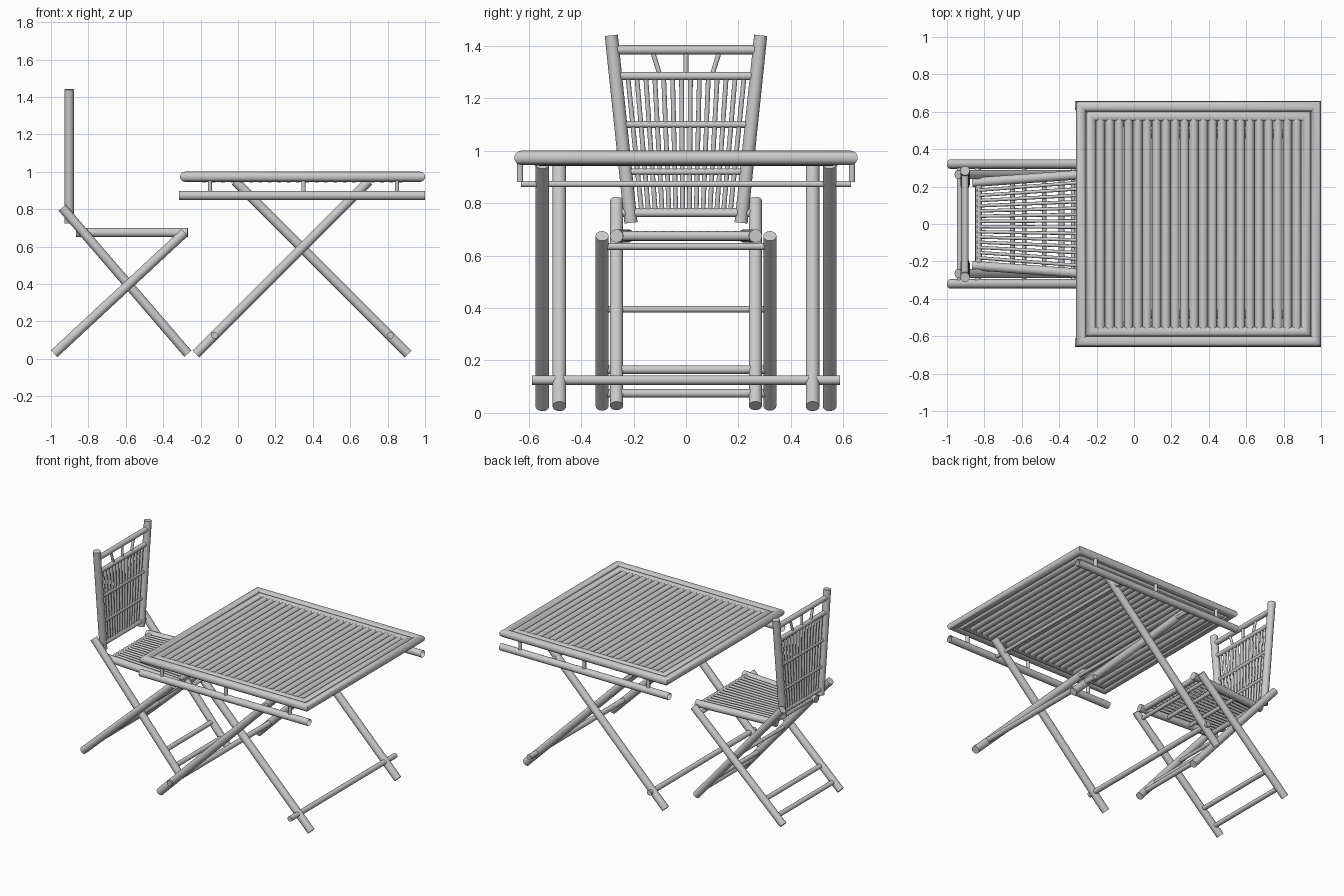
import bpy, bmesh, math
from mathutils import Vector, Matrix

if "Cube" in bpy.data.objects:
    bpy.data.objects.remove(bpy.data.objects["Cube"])


def finish(name, bm):
    me = bpy.data.meshes.new(name)
    bm.to_mesh(me)
    bm.free()
    ob = bpy.data.objects.new(name, me)
    bpy.context.collection.objects.link(ob)
    bpy.ops.object.select_all(action='DESELECT')
    bpy.context.view_layer.objects.active = ob
    ob.select_set(True)
    bpy.ops.object.shade_smooth_by_angle(angle=math.radians(40))
    return ob


def poles(name, segs, r, sides=20, caps=True):
    """One object made of round poles between pairs of points."""
    bm = bmesh.new()
    for a, b in segs:
        a, b = Vector(a), Vector(b)
        d = b - a
        m = Matrix.Translation((a + b) / 2) @ d.to_track_quat('Z', 'Y').to_matrix().to_4x4()
        bmesh.ops.create_cone(bm, cap_ends=caps, segments=sides, radius1=r, radius2=r,
                              depth=d.length, matrix=m)
    return finish(name, bm)


def pair(name, a, b, r, **kw):
    """A pole and its mirror image across y = 0."""
    flip = lambda p: (p[0], -p[1], p[2])
    return poles(name, [(a, b), (flip(a), flip(b))], r, **kw)


def bar(name, x, z, half, r):
    return poles(name, [((x, -half, z), (x, half, z))], r, sides=16)


def square_frame(name, cx, half, z, r, sides=20):
    """Round pole frame with mitred corners."""
    bm = bmesh.new()
    rings = []
    for sx, sy in ((1, 1), (-1, 1), (-1, -1), (1, -1)):
        ring = []
        for i in range(sides):
            t = 2 * math.pi * i / sides
            h = half + r * math.cos(t)
            ring.append(bm.verts.new((cx + sx * h, sy * h, z + r * math.sin(t))))
        rings.append(ring)
    for k in range(4):
        p, q = rings[k], rings[(k + 1) % 4]
        for i in range(sides):
            j = (i + 1) % sides
            bm.faces.new((p[i], q[i], q[j], p[j]))
    bmesh.ops.recalc_face_normals(bm, faces=bm.faces)
    return finish(name, bm)


# Table top: double frame and slats
CX = 0.345
square_frame("table_outer_frame", CX, 0.628, 0.973, 0.027)
square_frame("table_inner_frame", CX, 0.575, 0.970, 0.026)
n = 22
pitch = 1.10 / n
xs = [CX - 0.55 + pitch * (i + 0.5) for i in range(n)]
poles("table_slats", [((x, -0.56, 0.966), (x, 0.56, 0.966)) for x in xs], 0.0245)

# Hanging side rails (open tubes), posts and cross rods
pair("table_side_rail", (-0.315, 0.633, 0.873), (1.0, 0.633, 0.873), 0.024, caps=False)
poles("table_rail_posts", [((x, s * 0.633, 0.88), (x, s * 0.633, 0.96))
                           for x in (-0.15, 0.35, 0.85) for s in (-1, 1)], 0.012, sides=14)
for x in (0.065, 0.625):
    bar("table_cross_rod", x, 0.873, 0.63, 0.012)

# Table crossed legs and stretchers
pair("table_outer_leg", (-0.225, 0.548, 0.025), (0.70, 0.548, 0.95), 0.026)
pair("table_inner_leg", (0.91, 0.483, 0.025), (-0.015, 0.483, 0.95), 0.026)
bar("table_outer_stretcher", -0.125, 0.125, 0.587, 0.018)
bar("table_inner_stretcher", 0.815, 0.125, 0.587, 0.018)

# Chair crossed legs
pair("chair_outer_leg", (-0.983, 0.32, 0.027), (-0.285, 0.32, 0.675), 0.025)
pair("chair_inner_leg", (-0.268, 0.265, 0.027), (-0.94, 0.265, 0.808), 0.025)
bar("chair_pivot_rod", -0.588, 0.395, 0.32, 0.012)
bar("chair_seat_support_rod", -0.325, 0.635, 0.32, 0.013)
for z in (0.075, 0.165):
    bar("chair_inner_stretcher", -0.268 - (z - 0.027) * 0.86, z, 0.265, 0.016)
    bar("chair_outer_stretcher", -0.983 + (z - 0.027) * 1.077, z, 0.32, 0.016)

# Seat: tapered side rails, cross bars, fanned slats
pair("seat_side_rail", (-0.865, 0.222, 0.675), (-0.268, 0.265, 0.675), 0.025)
bar("seat_front_bar", -0.30, 0.675, 0.26, 0.018)
bar("seat_back_bar", -0.83, 0.675, 0.22, 0.018)
for x in (-0.48, -0.65):
    bar("seat_cross_bar", x, 0.668, 0.235, 0.013)
fan = [-1 + 2 * i / 13 for i in range(14)]
poles("seat_slats", [((-0.84, f * 0.18, 0.685), (-0.295, f * 0.222, 0.685)) for f in fan],
      0.009, sides=12)

# Backrest: splayed posts, rails, slats and top spindles
BX = -0.903
pair("back_post", (BX, 0.21, 0.725), (BX, 0.285, 1.44), 0.025)
for z, r in ((1.385, 0.018), (1.285, 0.016), (1.10, 0.013), (0.92, 0.013), (0.765, 0.016)):
    bar("back_rail", BX, z, 0.21 + (z - 0.725) * 0.105, r)
poles("back_slats", [((BX, f * 0.168, 0.755), (BX, f * 0.222, 1.285)) for f in fan],
      0.009, sides=12)
poles("back_spindles", [((BX, f * 0.10, 1.29), (BX, f * 0.128, 1.38)) for f in (-1, 0, 1)],
      0.009, sides=12)

# Lower back rod joining the rear leg tops
bar("chair_rear_rod", -0.90, 0.762, 0.265, 0.015)
